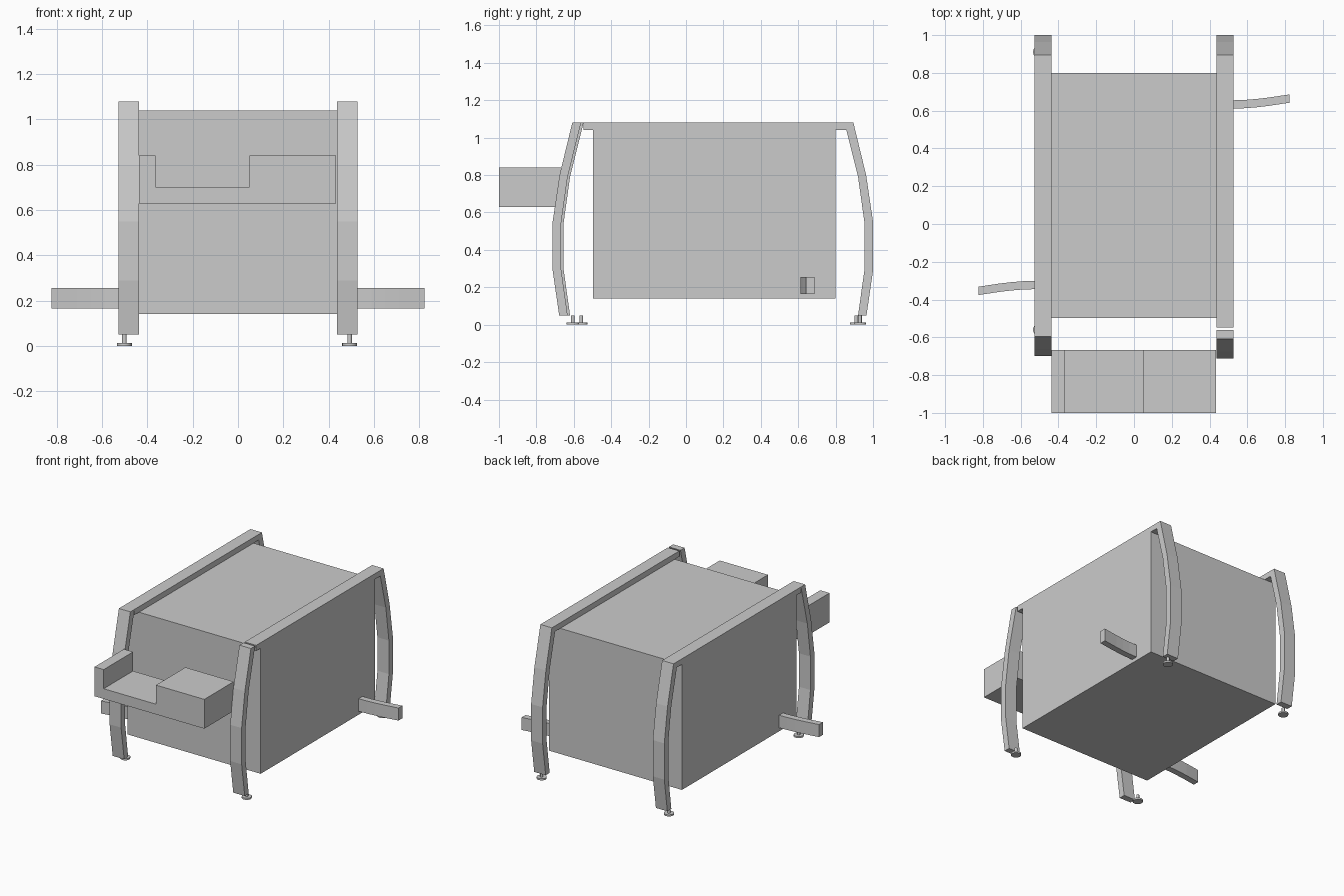
import bpy, bmesh
from mathutils import Matrix

if "Cube" in bpy.data.objects:
    bpy.data.objects.remove(bpy.data.objects["Cube"])


def extrude_profile(name, points, vec):
    """Close a planar outline into a solid by extruding it along vec."""
    bm = bmesh.new()
    face = bm.faces.new([bm.verts.new(p) for p in points])
    ext = bmesh.ops.extrude_face_region(bm, geom=[face])
    moved = [g for g in ext["geom"] if isinstance(g, bmesh.types.BMVert)]
    bmesh.ops.translate(bm, verts=moved, vec=vec)
    bmesh.ops.recalc_face_normals(bm, faces=bm.faces)
    mesh = bpy.data.meshes.new(name)
    bm.to_mesh(mesh)
    bm.free()
    obj = bpy.data.objects.new(name, mesh)
    bpy.context.collection.objects.link(obj)
    return obj


def box(name, x, y, z):
    pts = [(x[0], y[0], z[0]), (x[1], y[0], z[0]), (x[1], y[1], z[0]), (x[0], y[1], z[0])]
    return extrude_profile(name, pts, (0, 0, z[1] - z[0]))


def disc(name, x, y, radius, z0, z1, sides=16):
    bm = bmesh.new()
    bmesh.ops.create_cone(bm, cap_ends=True, segments=sides, radius1=radius, radius2=radius,
                          depth=z1 - z0, matrix=Matrix.Translation((x, y, (z0 + z1) / 2)))
    for f in bm.faces:
        f.smooth = len(f.verts) == 4
    for e in bm.edges:
        e.smooth = all(f.smooth for f in e.link_faces)
    mesh = bpy.data.meshes.new(name)
    bm.to_mesh(mesh)
    bm.free()
    bpy.context.collection.objects.link(bpy.data.objects.new(name, mesh))


X_OUT, X_IN = 0.528, 0.437

# Main cabinet with a long rail along each top edge
box("cabinet", (-X_OUT, X_OUT), (-0.497, 0.80), (0.14, 1.04))
for side, x in (("left", (-X_OUT, -X_IN)), ("right", (X_IN, X_OUT))):
    box(side + "_top_rail", x, (-0.548, 0.857), (1.04, 1.08))

# Bowed legs: side outline (y, z), outer edge down then inner edge up
leg = [(0.895, 1.08), (0.963, 0.80), (1.0, 0.55), (1.0, 0.29), (0.965, 0.05),
       (0.92, 0.05), (0.955, 0.30), (0.955, 0.54), (0.92, 0.79), (0.848, 1.08)]
# name, inner x, y direction, y offset, foot position
legs = [("back_left", -X_OUT, 1, 0.0, (-0.502, 0.91)),
        ("back_right", X_IN, 1, 0.0, (0.493, 0.93)),
        ("front_left", -X_OUT, -1, 0.30, (-0.502, -0.56)),
        ("front_right", X_IN, -1, 0.287, (0.493, -0.605))]
for name, x, sign, off, (fx, fy) in legs:
    extrude_profile(name + "_leg", [(x, sign * y + off, z) for y, z in leg],
                    (X_OUT - X_IN, 0, 0))
    # Levelling foot: pad and stem
    disc(name + "_foot_pad", fx, fy, 0.033, 0.0, 0.012)
    disc(name + "_foot_stem", fx, fy, 0.01, 0.012, 0.05)

# Notched tray at the front
tray = [(-0.438, 0.63), (0.433, 0.63), (0.433, 0.84), (0.05, 0.84),
        (0.05, 0.703), (-0.365, 0.703), (-0.365, 0.84), (-0.438, 0.84)]
extrude_profile("front_tray", [(x, -1.0, z) for x, z in tray], (0, 0.333, 0))

# Curved side arms, the left one turned half a circle from the right one
path = [(0.528, 0.633), (0.59, 0.635), (0.65, 0.640), (0.71, 0.647), (0.77, 0.656), (0.823, 0.664)]
outline = [(x, y - 0.022) for x, y in path] + [(x, y + 0.022) for x, y in reversed(path)]
for side, s, off in (("right", 1, 0.0), ("left", -1, 0.31)):
    extrude_profile(side + "_arm", [(s * x, s * y + off, 0.165) for x, y in outline],
                    (0, 0, 0.09))
